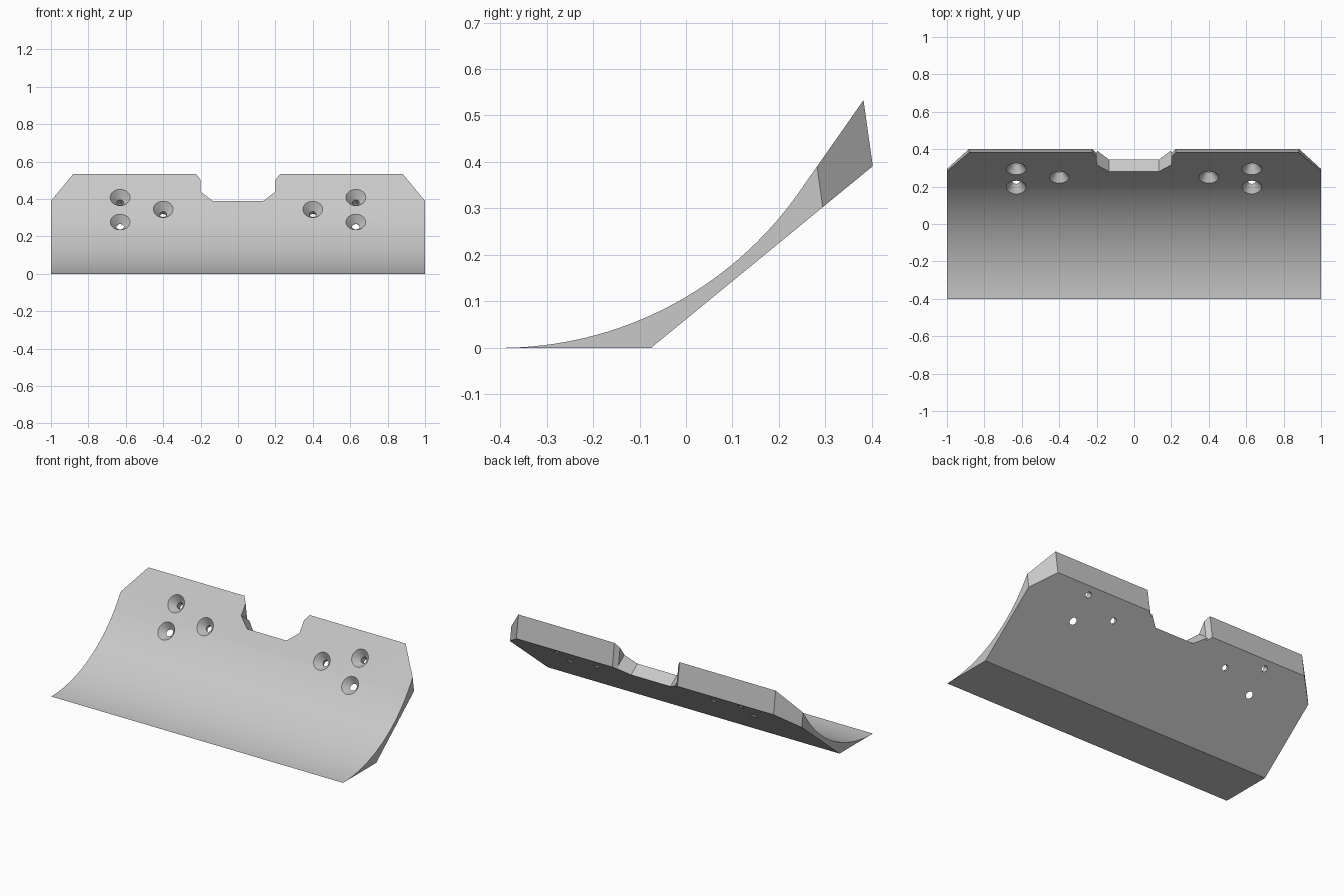
import bpy, bmesh, math
from mathutils import Vector

old = bpy.data.objects.get("Cube")
if old:
    bpy.data.objects.remove(old, do_unlink=True)

steel = bpy.data.materials.new("light_grey_steel")
steel.use_nodes = True
GREY = (0.58, 0.58, 0.58, 1)
steel.diffuse_color = GREY
steel.node_tree.nodes["Principled BSDF"].inputs["Base Color"].default_value = GREY

# Arc of the front face, which runs on into a straight upper face
RADIUS = 0.785
ANGLE = math.radians(54.5)


def arc(a):
    return Vector((0, -0.4 + RADIUS * math.sin(a), RADIUS * (1 - math.cos(a))))


ORIGIN = arc(ANGLE)
UP = Vector((0, math.cos(ANGLE), math.sin(ANGLE)))       # along the upper face
INWARD = Vector((0, math.sin(ANGLE), -math.cos(ANGLE)))  # square to the upper face
END_DIR = Vector((0, 0.14, -0.99))                       # along the top end face


def loft(name, rings):
    """Closed solid through rings of equal point count."""
    bm = bmesh.new()
    loops = [[bm.verts.new(p) for p in ring] for ring in rings]
    n = len(loops[0])
    for a, b in zip(loops, loops[1:]):
        for i in range(n):
            j = (i + 1) % n
            bm.faces.new((a[i], a[j], b[j], b[i]))
    bm.faces.new(loops[0])
    bm.faces.new(loops[-1])
    bmesh.ops.recalc_face_normals(bm, faces=bm.faces)
    mesh = bpy.data.meshes.new(name)
    bm.to_mesh(mesh)
    bm.free()
    mesh.materials.append(steel)
    obj = bpy.data.objects.new(name, mesh)
    bpy.context.collection.objects.link(obj)
    return obj


def prism(name, outline, direction):
    """Cutter from an outline on the upper face, swept along a direction."""
    base = [ORIGIN + UP * s + Vector((x, 0, 0)) for x, s in outline]
    return loft(name, [[p + direction * d for p in base] for d in (-0.1, 0.3)])


def hole(name, x, y):
    """Countersunk screw hole cutter starting at the front face."""
    if y > ORIGIN.y:
        centre = ORIGIN + UP * ((y - ORIGIN.y) / UP.y)
    else:
        centre = arc(math.asin((y + 0.4) / RADIUS))
    centre.x = x
    rings = []
    for depth, r in ((-0.02, 0.068), (0.045, 0.018), (0.3, 0.018)):
        angles = [math.tau * i / 32 for i in range(32)]
        rings.append([centre + INWARD * depth + UP * (r * math.sin(a))
                      + Vector((r * math.cos(a), 0, 0)) for a in angles])
    return loft(name, rings)


# Blade body: side profile swept across the width
STEPS = 32
profile = [arc(ANGLE * i / STEPS) for i in range(STEPS + 1)]
profile += [Vector((0, 0.382, 0.533)), Vector((0, 0.402, 0.391)), Vector((0, -0.075, 0))]
blade = loft("blade", [[p + Vector((x, 0, 0)) for p in profile] for x in (-1, 1)])

# Centre notch
half = [(0.135, 0.074), (0.2, 0.135), (0.2, 0.35)]
cutters = [prism("notch_cutter", half + [(-x, s) for x, s in reversed(half)], INWARD)]

for side in (-1, 1):
    # Outer corner and notch mouth chamfers
    corner = [(1.12, -0.101), (0.76, 0.424), (1.12, 0.424)]
    mouth = [(0.2, 0.209), (0.19, 0.313), (0.265, 0.313)]
    for name, outline in (("corner_cutter", corner), ("mouth_cutter", mouth)):
        cutters.append(prism(name, [(side * x, s) for x, s in outline], END_DIR))
    # Three screw holes
    for x, y in ((0.63, 0.295), (0.63, 0.2), (0.4, 0.25)):
        cutters.append(hole("screw_hole_cutter", side * x, y))

bpy.ops.object.select_all(action='DESELECT')
bpy.context.view_layer.objects.active = blade
blade.select_set(True)
for cutter in cutters:
    cutter.hide_render = True
    cut = blade.modifiers.new("cut", 'BOOLEAN')
    cut.operation = 'DIFFERENCE'
    cut.solver = 'EXACT'
    cut.object = cutter
    bpy.ops.object.modifier_apply(modifier=cut.name)
    bpy.data.objects.remove(cutter, do_unlink=True)

bpy.ops.object.shade_smooth_by_angle(angle=math.radians(25))
